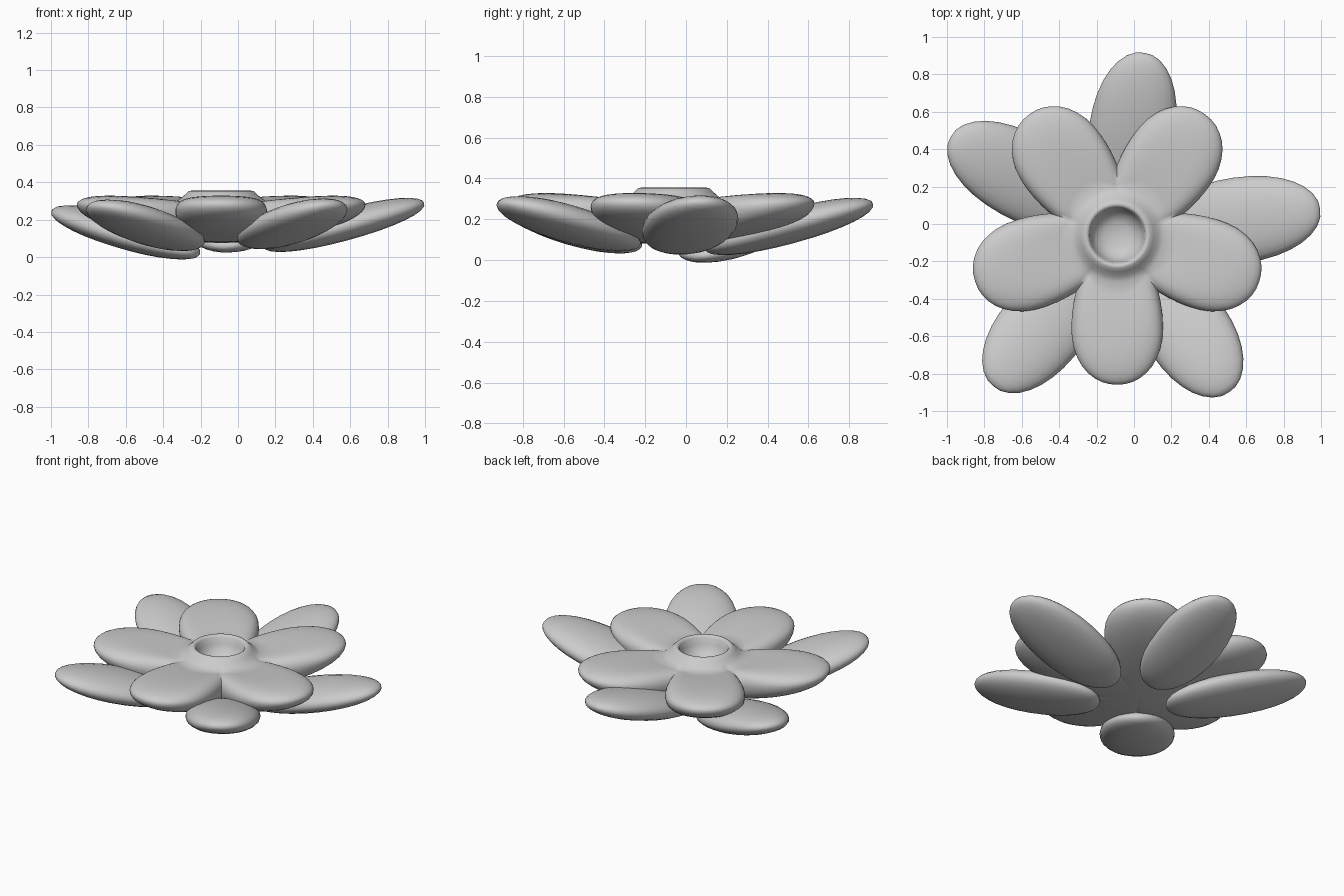
import bpy, bmesh
from math import sin, cos, pi, sqrt, radians, copysign
from mathutils import Matrix, Vector

if "Cube" in bpy.data.objects:
    bpy.data.objects.remove(bpy.data.objects["Cube"])

grey = bpy.data.materials.new("plain_grey")
grey.use_nodes = True
grey.diffuse_color = (0.6, 0.6, 0.6, 1)
grey.node_tree.nodes["Principled BSDF"].inputs["Base Color"].default_value = (0.6, 0.6, 0.6, 1)

CENTRE = Vector((-0.09, -0.06, 0))


def finish(bm, name, angle):
    bmesh.ops.recalc_face_normals(bm, faces=bm.faces)
    mesh = bpy.data.meshes.new(name)
    bm.to_mesh(mesh)
    bm.free()
    mesh.materials.append(grey)
    obj = bpy.data.objects.new(name, mesh)
    bpy.context.collection.objects.link(obj)
    bpy.ops.object.select_all(action="DESELECT")
    obj.select_set(True)
    bpy.context.view_layer.objects.active = obj
    bpy.ops.object.shade_smooth_by_angle(angle=radians(angle))


# Lower petals: flattened, tilted, slightly blunt ellipsoids
def lower_petal(name, centre, heading, length, width=0.23, thick=0.085, tilt=15):
    bm = bmesh.new()
    bmesh.ops.create_uvsphere(bm, u_segments=24, v_segments=16, radius=1)
    bm.transform(Matrix.Rotation(pi / 2, 4, "Y"))
    for v in bm.verts:
        blunt = [copysign(abs(c) ** 0.95, c) for c in v.co]
        v.co = Vector(blunt) * Vector((length, 0, 0)).x
        v.co.y *= width / length
        v.co.z *= thick / length
    bm.transform(Matrix.Translation(centre)
                 @ Matrix.Rotation(radians(heading), 4, "Z")
                 @ Matrix.Rotation(radians(-tilt), 4, "Y"))
    finish(bm, name, 60)


lower_petal("lower_petal_back", (-0.01, 0.505, 0.165), 81, 0.43)
lower_petal("lower_petal_left", (0.565, 0.02, 0.172), 8, 0.45)
lower_petal("lower_petal_front_left", (0.29, -0.575, 0.178), -56, 0.405)
lower_petal("lower_petal_front_right", (-0.495, -0.56, 0.17), 230, 0.415)
lower_petal("lower_petal_back_right", (-0.6, 0.255, 0.132), 151, 0.45)


# Upper flower: five joined petals around a raised cup
PER_PETAL = 24
COUNT = 5 * PER_PETAL


def outline(phi):
    """Outer radius of one petal at an angle from its axis."""
    r = 0.81
    while r > 0.3:
        along, side = r * cos(phi) - 0.5, r * sin(phi)
        reach = 0.3 if along > 0 else 0.43
        if abs(along / reach) ** 2.1 + abs(side / 0.245) ** 2.1 <= 1:
            break
        r -= 0.001
    return r


def surface(r, edge, height):
    return 0.17 + 0.14 * r + height * sqrt(max(0, 1 - (r / edge) ** 4))


cup = [(0.07, 0.225), (0.115, 0.25), (0.14, 0.3), (0.149, 0.343),
       (0.16, 0.355), (0.175, 0.353), (0.195, 0.333), (0.22, 0.311)]
steps = [sin(k / 12 * pi / 2) for k in range(13)]
edges = [outline(((i % PER_PETAL) / PER_PETAL - 0.5) * 2 * pi / 5) for i in range(COUNT)]
bm = bmesh.new()


def ring(radius, height):
    """One loop of vertices; radius and height depend on the petal edge."""
    loop = []
    for i, edge in enumerate(edges):
        a = -pi / 2 - pi / 5 + 2 * pi * i / COUNT
        r = radius(edge)
        loop.append(bm.verts.new(CENTRE + Vector((r * cos(a), r * sin(a), height(r, edge)))))
    return loop


rings = [ring(lambda e, r=r: r, lambda r, e, z=z: z) for r, z in cup]
for s in steps:
    rings.append(ring(lambda e: 0.25 + (e - 0.25) * s, lambda r, e: surface(r, e, 0.09)))
for s in reversed(steps[:-1]):
    rings.append(ring(lambda e: 0.2 + (e - 0.2) * s, lambda r, e: surface(r, e, -0.115)))

for inner, outer in zip(rings, rings[1:]):
    for i in range(COUNT):
        j = (i + 1) % COUNT
        bm.faces.new((inner[i], inner[j], outer[j], outer[i]))
for loop, z in ((rings[0], 0.22), (rings[-1], 0.075)):
    hub = bm.verts.new(CENTRE + Vector((0, 0, z)))
    for i in range(COUNT):
        bm.faces.new((hub, loop[i], loop[(i + 1) % COUNT]))
finish(bm, "upper_flower", 60)
